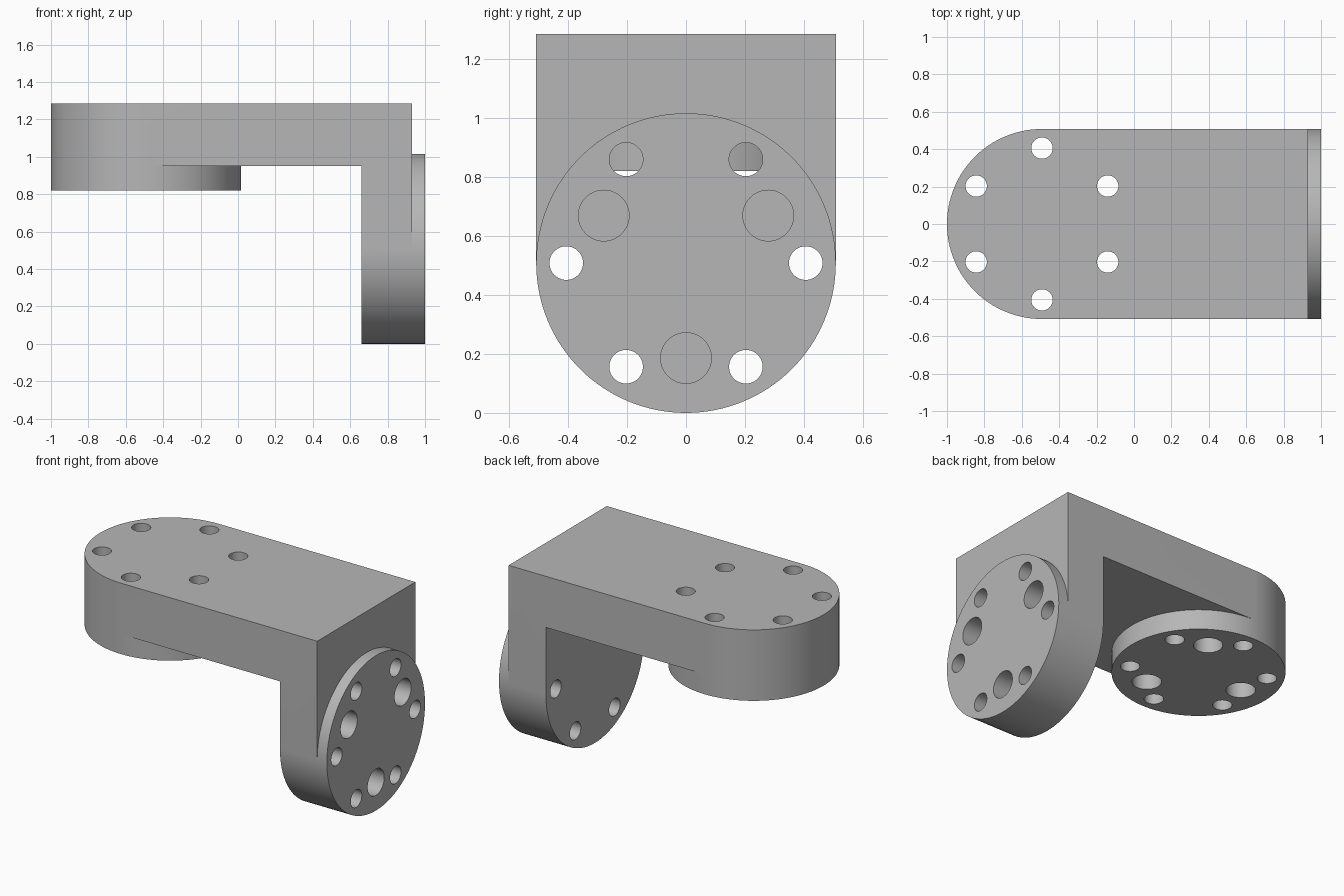
import bpy, bmesh
from math import cos, sin, radians
from mathutils import Matrix, Vector

cube = bpy.data.objects.get("Cube")
if cube:
    bpy.data.objects.remove(cube, do_unlink=True)

R = 0.508                       # radius of both round flanges, half the width
TOP, PLATE_LOW, PAD_LOW = 1.285, 0.95, 0.82
LEG_IN, LEG_OUT, PAD_OUT = 0.66, 0.93, 1.0
CX, CZ = -1 + R, R              # flange centres
BOLT_RING, BOLT_R = 0.406, 0.057
POCKET_RING, POCKET_R, POCKET_DEPTH = 0.322, 0.086, 0.2

UP = Matrix.Identity(4)
SIDEWAYS = Matrix(((0, 0, 1, 0), (0, 1, 0, 0), (-1, 0, 0, 0), (0, 0, 0, 1)))

grey = bpy.data.materials.new("plain grey")
grey.use_nodes = True
colour = (0.47, 0.47, 0.47, 1)
grey.diffuse_color = colour
grey.node_tree.nodes["Principled BSDF"].inputs["Base Color"].default_value = colour


def finish(bm, name):
    bmesh.ops.recalc_face_normals(bm, faces=bm.faces[:])
    mesh = bpy.data.meshes.new(name)
    bm.to_mesh(mesh)
    bm.free()
    mesh.materials.append(grey)
    obj = bpy.data.objects.new(name, mesh)
    bpy.context.collection.objects.link(obj)
    return obj


def add_cylinder(bm, centre, radius, depth, turn, sides):
    bmesh.ops.create_cone(bm, cap_ends=True, segments=sides, radius1=radius,
                          radius2=radius, depth=depth,
                          matrix=Matrix.Translation(centre) @ turn)


def disc(name, centre, depth, turn):
    bm = bmesh.new()
    add_cylinder(bm, centre, R, depth, turn, 128)
    return finish(bm, name)


def combine(target, tool, operation):
    mod = target.modifiers.new(operation.lower(), 'BOOLEAN')
    mod.object, mod.operation, mod.solver = tool, operation, 'EXACT'
    bpy.context.view_layer.objects.active = target
    bpy.ops.object.modifier_apply(modifier=mod.name)
    bpy.data.objects.remove(tool, do_unlink=True)


# L-shaped arm: side profile extruded across the width
bm = bmesh.new()
profile = [(CX, PLATE_LOW), (CX, TOP), (LEG_OUT, TOP),
           (LEG_OUT, CZ), (LEG_IN, CZ), (LEG_IN, PLATE_LOW)]
face = bm.faces.new([bm.verts.new((x, -R, z)) for x, z in profile])
swept = bmesh.ops.extrude_face_region(bm, geom=[face])["geom"]
bmesh.ops.translate(bm, vec=(0, 2 * R, 0),
                    verts=[v for v in swept if isinstance(v, bmesh.types.BMVert)])
bracket = finish(bm, "angle_bracket")

# Round flanges under the top plate and on the leg
combine(bracket, disc("top_flange", (CX, 0, (TOP + PAD_LOW) / 2),
                      TOP - PAD_LOW, UP), 'UNION')
combine(bracket, disc("leg_flange", ((LEG_IN + PAD_OUT) / 2, 0, CZ),
                      PAD_OUT - LEG_IN, SIDEWAYS), 'UNION')

# Six through bolt holes and three blind pockets in each flange
bm = bmesh.new()
top_mid = Vector((CX, 0, (TOP + PAD_LOW) / 2))
leg_mid = Vector(((LEG_IN + PAD_OUT) / 2, 0, CZ))
for i in range(6):
    a = radians(30 + 60 * i)
    add_cylinder(bm, top_mid + BOLT_RING * Vector((cos(a), sin(a), 0)),
                 BOLT_R, 0.6, UP, 48)
    a = radians(60 * i)
    add_cylinder(bm, leg_mid + BOLT_RING * Vector((0, cos(a), sin(a))),
                 BOLT_R, 0.5, SIDEWAYS, 48)
for i in range(3):
    a = radians(60 + 120 * i)
    add_cylinder(bm, Vector((CX, 0, PAD_LOW)) + POCKET_RING * Vector((cos(a), sin(a), 0)),
                 POCKET_R, 2 * POCKET_DEPTH, UP, 48)
    a = radians(30 + 120 * i)
    add_cylinder(bm, Vector((PAD_OUT, 0, CZ)) + POCKET_RING * Vector((0, cos(a), sin(a))),
                 POCKET_R, 2 * POCKET_DEPTH, SIDEWAYS, 48)
holes = finish(bm, "hole_cutter")
holes.hide_render = True
combine(bracket, holes, 'DIFFERENCE')

# Smooth round walls, crisp rims
bpy.ops.object.select_all(action='DESELECT')
bracket.select_set(True)
bpy.context.view_layer.objects.active = bracket
bpy.ops.object.shade_smooth_by_angle(angle=radians(30))
